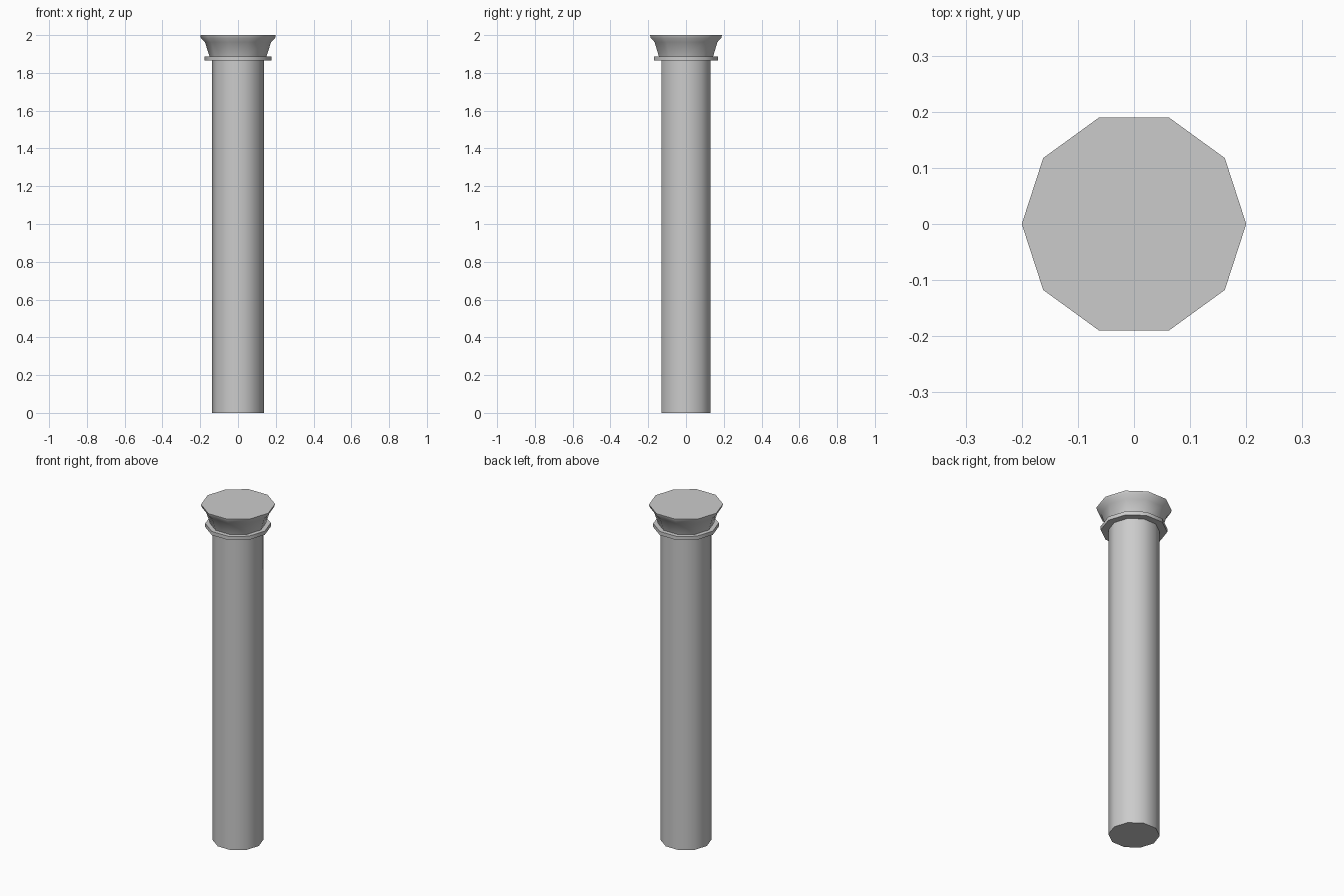
import bpy, bmesh, math

if "Cube" in bpy.data.objects:
    bpy.data.objects.remove(bpy.data.objects["Cube"])

SIDES = 10


def lathe(name, profile):
    """Closed ten-sided turned solid from (radius, z) points, bottom to top."""
    bm = bmesh.new()
    rings = []
    for r, z in profile:
        rings.append([bm.verts.new((r * math.cos(2 * math.pi * i / SIDES),
                                    r * math.sin(2 * math.pi * i / SIDES), z))
                      for i in range(SIDES)])
    for a, b in zip(rings, rings[1:]):
        for i in range(SIDES):
            j = (i + 1) % SIDES
            bm.faces.new((a[i], a[j], b[j], b[i]))
    bm.faces.new(rings[0][::-1])
    bm.faces.new(rings[-1])
    mesh = bpy.data.meshes.new(name)
    bm.to_mesh(mesh)
    bm.free()
    obj = bpy.data.objects.new(name, mesh)
    bpy.context.collection.objects.link(obj)
    # Smooth around the sides, sharp at the rims
    bpy.ops.object.select_all(action='DESELECT')
    obj.select_set(True)
    bpy.context.view_layer.objects.active = obj
    bpy.ops.object.shade_smooth_by_angle(angle=math.radians(40))
    return obj


# Plain shaft
lathe("shaft", [(0.137, 0), (0.137, 1.865)])

# Thin collar under the capital
lathe("collar", [(0.177, 1.865), (0.177, 1.887)])

# Flared capital with a thin top lip
lathe("capital", [(0.151, 1.887), (0.175, 1.963), (0.197, 1.985), (0.2, 2.0)])
